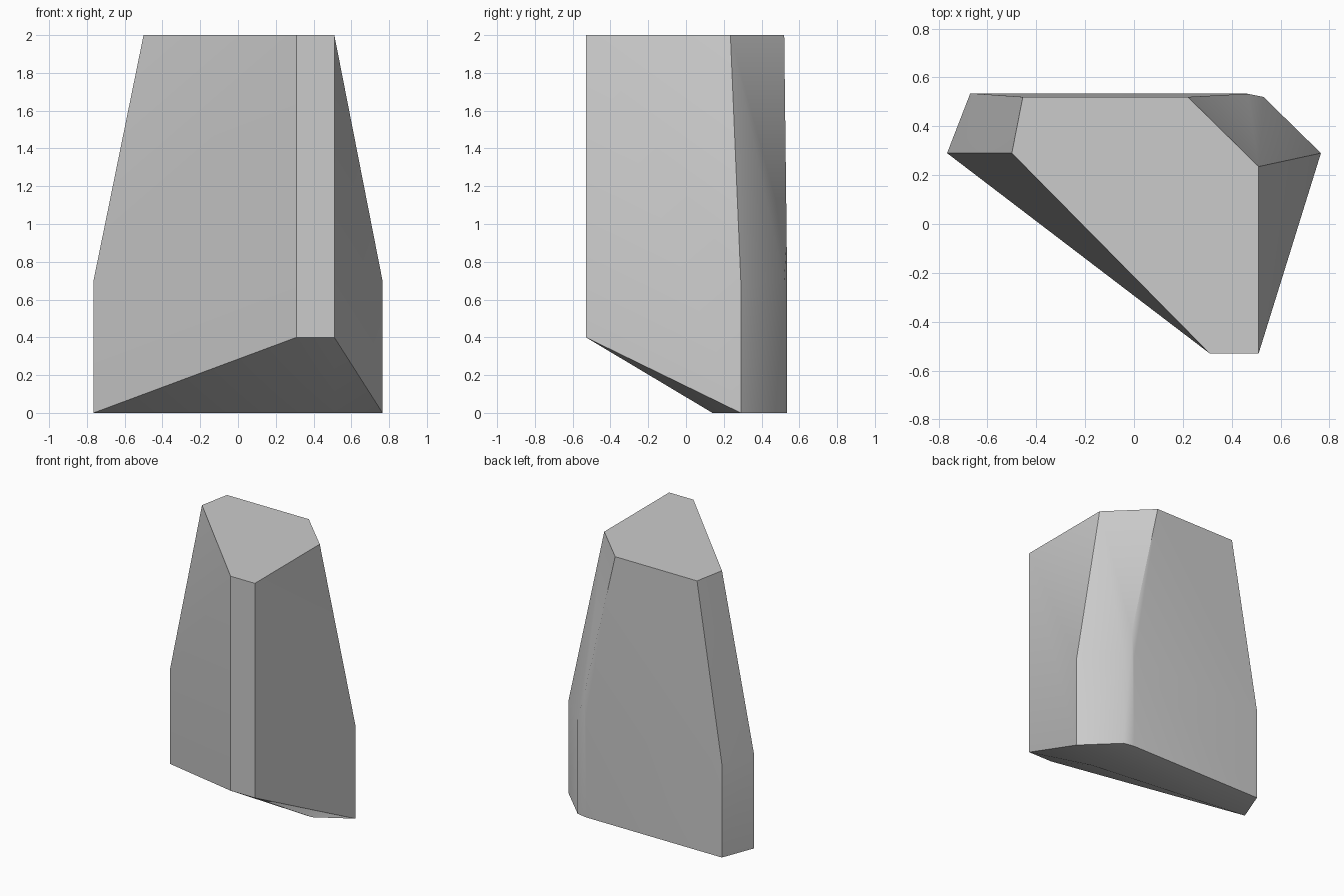
import bpy
import bmesh
import math

# Remove the default cube
cube = bpy.data.objects.get("Cube")
if cube:
    bpy.data.objects.remove(cube, do_unlink=True)

# Stone material
stone = bpy.data.materials.new("light_grey_stone")
stone.use_nodes = True
colour = (0.6, 0.6, 0.6, 1.0)
stone.diffuse_color = colour
stone.node_tree.nodes["Principled BSDF"].inputs["Base Color"].default_value = colour

# Plan outlines: narrow top, wide lower body, blunt vertical nose at the front
nose = [(0.31, -0.53), (0.51, -0.53)]
top = nose + [(0.51, 0.235), (0.22, 0.52), (-0.455, 0.52), (-0.5, 0.29)]
body = [(0.765, 0.29), (0.53, 0.52), (0.45, 0.535), (-0.67, 0.535), (-0.765, 0.29)]

levels = [
    (2.0, top),
    (0.92, [(0.465, 0.533)]),    # tip of the small back chamfer
    (0.7, body),                 # shoulder where the taper starts
    (0.4, nose),                 # overhanging lower end of the nose
    (0.0, body + [(0.51, 0.14)]),  # foot
]

# Wrap the outlines in one faceted convex block
bm = bmesh.new()
for z, outline in levels:
    for x, y in outline:
        bm.verts.new((x, y, z))
bmesh.ops.convex_hull(bm, input=bm.verts[:])
bmesh.ops.dissolve_limit(bm, angle_limit=math.radians(0.5),
                         verts=bm.verts[:], edges=bm.edges[:])
bmesh.ops.recalc_face_normals(bm, faces=bm.faces[:])

mesh = bpy.data.meshes.new("rock_block")
bm.to_mesh(mesh)
bm.free()
mesh.materials.append(stone)
rock = bpy.data.objects.new("rock_block", mesh)
bpy.context.collection.objects.link(rock)

# Soft shading across gentle bends, crisp main edges
bpy.ops.object.select_all(action="DESELECT")
rock.select_set(True)
bpy.context.view_layer.objects.active = rock
bpy.ops.object.shade_smooth_by_angle(angle=math.radians(35))
